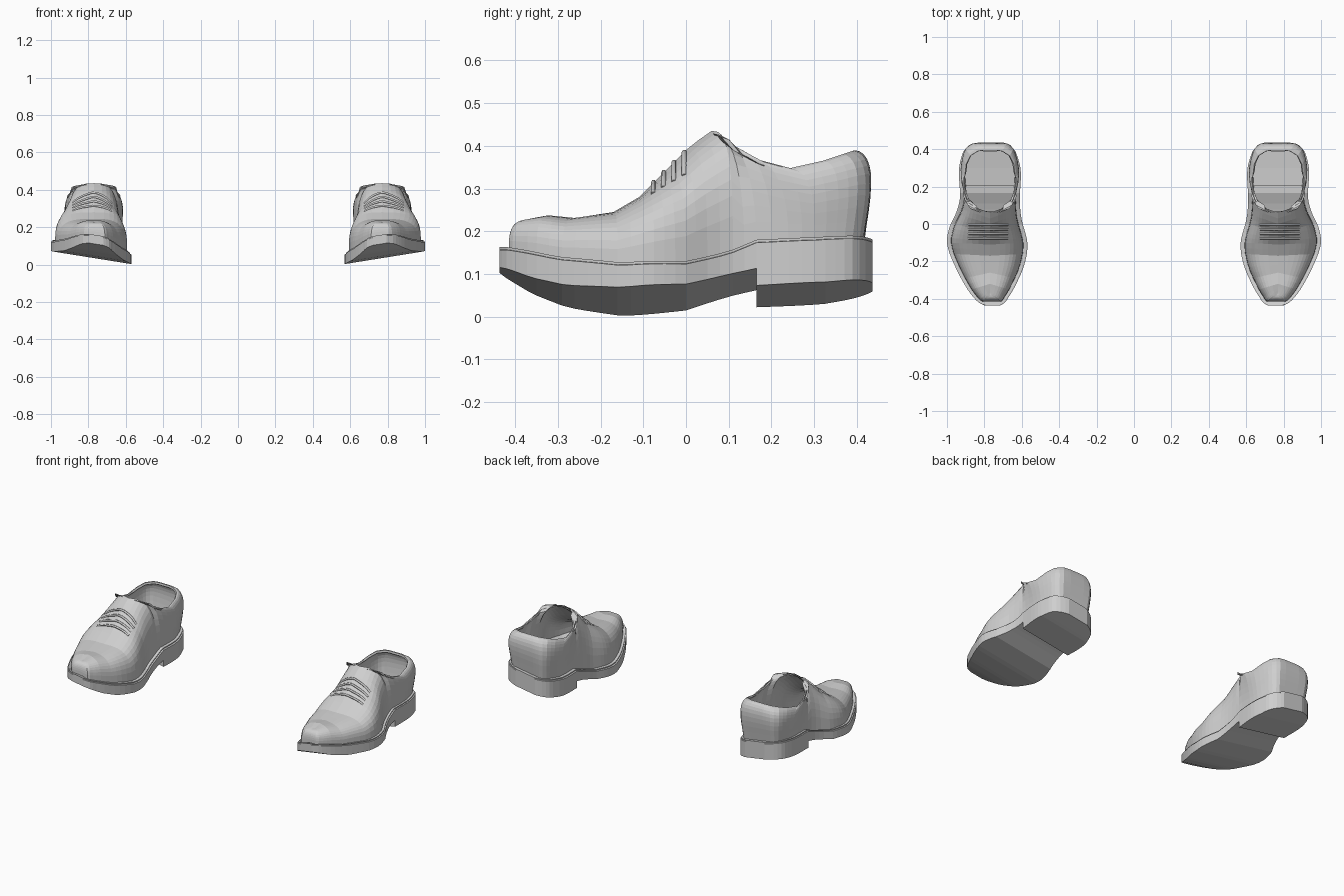
import bpy, bmesh, math
from mathutils import Vector
from mathutils.bvhtree import BVHTree

cube = bpy.data.objects.get("Cube")
if cube:
    bpy.data.objects.remove(cube)

leather = bpy.data.materials.new("light_grey")
leather.use_nodes = True
grey = (0.62, 0.62, 0.62, 1)
leather.diffuse_color = grey
leather.node_tree.nodes["Principled BSDF"].inputs["Base Color"].default_value = grey

CENTRE = 0.77   # ridge line of one shoe
ROLL = 0.16     # sideways slope of the sole

# Footprint stations from toe to heel: y, inner x, outer x
FOOTPRINT = [
    (-.437, .72, .795), (-.42, .69, .83), (-.39, .67, .86), (-.35, .645, .89),
    (-.29, .615, .925), (-.23, .59, .955), (-.16, .573, .985), (-.1, .57, 1),
    (-.05, .58, .995), (0, .595, .98), (.05, .605, .955), (.11, .61, .935),
    (.165, .61, .93), (.24, .605, .935), (.3, .607, .935), (.35, .62, .925),
    (.39, .635, .91), (.42, .665, .875), (.437, .7, .83)]

# Heights at the middle of the sole: y, z
SOLE_BOTTOM = [(-.44, .115), (-.36, .075), (-.28, .05), (-.15, .036),
               (0, .045), (.1, .075), (.165, .09), (.44, .1)]
SOLE_TOP = [(-.44, .163), (-.3, .12), (-.15, .095), (0, .1),
            (.1, .13), (.165, .158), (.3, .163), (.44, .175)]
HEEL_BOTTOM = [(.165, .05), (.33, .058), (.44, .073)]

# Upper edge of the leather per station: y, edge y, half opening, edge z
TOP_EDGE = [
    (-.44, -.37, 0, .225), (-.35, -.32, 0, .237), (-.29, -.26, 0, .231),
    (-.16, -.17, 0, .245), (-.1, -.11, 0, .28), (0, -.05, 0, .34),
    (.06, .01, 0, .4), (.11, .06, 0, .435), (.165, .085, .1, .41),
    (.24, .15, .13, .37), (.3, .24, .137, .347), (.35, .32, .127, .365),
    (.39, .365, .105, .38), (.42, .39, .065, .388), (.44, .395, .03, .39)]


def lookup(table, v):
    """Linear interpolation of the remaining columns of a table."""
    for a, b in zip(table, table[1:]):
        if v <= b[0]:
            t = max(0, (v - a[0]) / (b[0] - a[0]))
            return [p + (q - p) * t for p, q in zip(a[1:], b[1:])]
    return list(table[-1][1:])


def refine(rows):
    """Insert a smooth midpoint between neighbouring rows."""
    out = []
    for i in range(len(rows) - 1):
        a, b, c, d = (rows[min(max(i + k, 0), len(rows) - 1)] for k in (-1, 0, 1, 2))
        out.append(b)
        out.append(tuple((9 * (q + r) - p - s) / 16 for p, q, r, s in zip(a, b, c, d)))
    return out + [rows[-1]]


def tilted(table, x, y, lift=0):
    return lookup(table, y)[0] + (x - 0.785) * ROLL + lift


def finish(name, bm, shell=0):
    bmesh.ops.remove_doubles(bm, verts=bm.verts, dist=0.0005)
    bmesh.ops.recalc_face_normals(bm, faces=bm.faces)
    mesh = bpy.data.meshes.new(name)
    bm.to_mesh(mesh)
    bm.free()
    ob = bpy.data.objects.new(name, mesh)
    pair(ob)
    if shell:
        wall = ob.modifiers.new("thickness", 'SOLIDIFY')
        wall.thickness = shell
        wall.offset = -1
        ob.modifiers.move(1, 0)
    return ob


def pair(ob):
    """Colour a part and mirror it onto the other shoe."""
    bpy.context.collection.objects.link(ob)
    ob.data.materials.append(leather)
    ob.modifiers.new("other_shoe", 'MIRROR').use_mirror_merge = False


def loft(name, sections):
    """Closed cross-sections joined along the shoe and capped."""
    bm = bmesh.new()
    rings = [[bm.verts.new(p) for p in s] for s in sections]
    for a, b in zip(rings, rings[1:]):
        for i in range(len(a)):
            j = (i + 1) % len(a)
            bm.faces.new((a[i], a[j], b[j], b[i]))
    bm.faces.new(rings[0])
    bm.faces.new(rings[-1])
    return finish(name, bm)


stations = refine(FOOTPRINT)

# Sole with a narrow stepped rim
sections = []
for y, xi, xo in stations:
    sides = [(xi, None), (xo, None), (xo, -.008), (xo - .007, -.006), (xo - .007, 0),
             (xi + .007, 0), (xi + .007, -.006), (xi, -.008)]
    sections.append([(x, y, tilted(SOLE_BOTTOM, x, y) if lift is None
                      else tilted(SOLE_TOP, x, y, lift)) for x, lift in sides])
loft("sole", sections)

# Heel block
sections = []
for y, xi, xo in stations:
    if y > .16:
        sections.append([(xi, y, tilted(HEEL_BOTTOM, xi, y)), (xo, y, tilted(HEEL_BOTTOM, xo, y)),
                         (xo, y, tilted(SOLE_BOTTOM, xo, y, .002)),
                         (xi, y, tilted(SOLE_BOTTOM, xi, y, .002))])
loft("heel", sections)

# Heel pad inside the shoe
sections = []
for y, xi, xo in stations:
    if .2 < y < .4:
        a, b = xi + .03, xo - .03
        sections.append([(x, y, tilted(SOLE_TOP, x, y, lift))
                         for x, lift in ((a, -.002), (b, -.002), (b, .012), (a, .012))])
loft("heel_pad", sections)

# Leather upper: arched columns rise from the sole to the ridge or the collar
ROWS = 10


def column(y, x, side):
    edge_y, opening, edge_z = lookup(TOP_EDGE, y)
    foot = Vector((x - side * .022, max(-.415, min(.415, y)), 0))
    foot.z = tilted(SOLE_TOP, foot.x, y, -.004)
    top = Vector((CENTRE + side * opening, edge_y, edge_z))
    power = .65 if y < .12 else .85
    swell = max(0, min(1, (y - .1) / .3)) * .024
    out = Vector((foot.x - CENTRE, foot.y - .25, 0)).normalized()
    points = []
    for i in range(ROWS + 1):
        t = i / ROWS
        a = t * math.pi / 2
        across = 1 - max(0, math.cos(a)) ** power
        p = foot.lerp(top, across)
        p.z = foot.z + (top.z - foot.z) * math.sin(a) ** power
        points.append(p + out * swell * math.sin(math.pi * t))
    return points


columns = [column(y, xi, -1) for y, xi, xo in stations]
columns += [column(y, xo, 1) for y, xi, xo in reversed(stations)]
bm = bmesh.new()
grid = [[bm.verts.new(p) for p in c] for c in columns]
for k, a in enumerate(grid):
    b = grid[(k + 1) % len(grid)]
    for i in range(ROWS):
        bm.faces.new((a[i], a[i + 1], b[i + 1], b[i]))
surface = BVHTree.FromBMesh(bm)
finish("upper", bm, shell=.012)

# Four laces lying over the instep
for n, y in enumerate((-.076, -.052, -.028, -.004)):
    curve = bpy.data.curves.new("lace", 'CURVE')
    curve.dimensions = '3D'
    curve.bevel_depth = .006
    curve.bevel_resolution = 1
    curve.use_fill_caps = True
    line = curve.splines.new('POLY')
    line.points.add(8)
    for i, point in enumerate(line.points):
        s = i / 4 - 1
        x = CENTRE + .01 + s * .105
        hit = surface.ray_cast(Vector((x, y, 1)), Vector((0, 0, -1)))[0]
        z = hit.z if hit else .33
        point.co = (x, y, z + .003 - .006 * s ** 4, 1)
    pair(bpy.data.objects.new("lace_%d" % (n + 1), curve))
